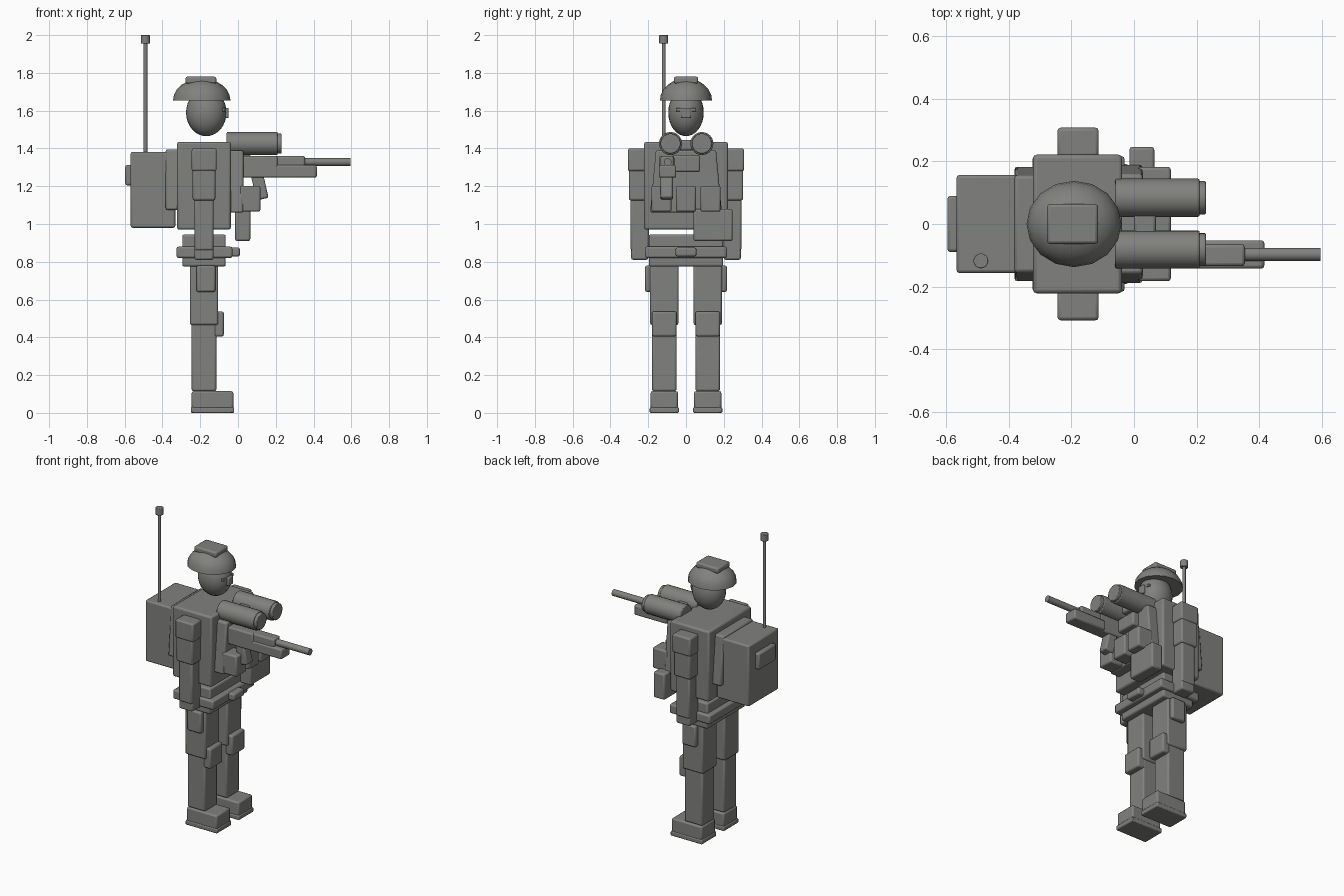
import bpy, bmesh, math
from mathutils import Matrix, Vector

if "Cube" in bpy.data.objects:
    bpy.data.objects.remove(bpy.data.objects["Cube"])

grey = bpy.data.materials.new("plain_grey")
grey.diffuse_color = (0.22, 0.22, 0.21, 1)
grey.use_nodes = True
grey.node_tree.nodes["Principled BSDF"].inputs["Base Color"].default_value = grey.diffuse_color


def finish(name, bm, bevel=0.0):
    me = bpy.data.meshes.new(name)
    bm.to_mesh(me)
    bm.free()
    me.materials.append(grey)
    ob = bpy.data.objects.new(name, me)
    bpy.context.collection.objects.link(ob)
    if bevel:
        mod = ob.modifiers.new("bevel", 'BEVEL')
        mod.width = bevel
        mod.segments = 2
        mod.limit_method = 'ANGLE'
    bpy.ops.object.select_all(action='DESELECT')
    ob.select_set(True)
    bpy.context.view_layer.objects.active = ob
    bpy.ops.object.shade_smooth_by_angle(angle=math.radians(35))
    return ob


def box(name, x, y, z, bevel=0.01, taper=1.0, tilt=0.0):
    """Bevelled box from (min, max) ranges; taper narrows the top in y, tilt turns it about y."""
    ranges = (x, y, z)
    mid = Vector([sum(r) / 2 for r in ranges])
    size = [r[1] - r[0] for r in ranges]
    bm = bmesh.new()
    bmesh.ops.create_cube(bm, size=1)
    for v in bm.verts:
        if v.co.z > 0:
            v.co.y *= taper
    bmesh.ops.transform(bm, verts=bm.verts, matrix=Matrix.Translation(mid)
                        @ Matrix.Rotation(tilt, 4, 'Y') @ Matrix.Diagonal((*size, 1)))
    return finish(name, bm, bevel)


def pair(name, x, y, z, **kw):
    """The same box on both sides of the body."""
    box("left_" + name, x, y, z, **kw)
    box("right_" + name, x, (-y[1], -y[0]), z, **kw)


def tube(name, start, end, r, bevel=0.0, sides=24):
    a, b = Vector(start), Vector(end)
    bm = bmesh.new()
    bmesh.ops.create_cone(bm, cap_ends=True, segments=sides, radius1=r, radius2=r,
                          depth=(b - a).length)
    turn = (b - a).to_track_quat('Z', 'Y').to_matrix().to_4x4()
    bmesh.ops.transform(bm, verts=bm.verts, matrix=Matrix.Translation((a + b) / 2) @ turn)
    return finish(name, bm, bevel)


def ball(name, centre, radii, u, v, half=False):
    bm = bmesh.new()
    bmesh.ops.create_uvsphere(bm, u_segments=u, v_segments=v, radius=1)
    if half:
        cut = bmesh.ops.bisect_plane(bm, geom=bm.verts[:] + bm.edges[:] + bm.faces[:],
                                     plane_co=(0, 0, 0), plane_no=(0, 0, 1), clear_inner=True)
        rim = [g for g in cut['geom_cut'] if isinstance(g, bmesh.types.BMEdge)]
        bmesh.ops.edgeloop_fill(bm, edges=rim)
    bmesh.ops.transform(bm, verts=bm.verts,
                        matrix=Matrix.Translation(centre) @ Matrix.Diagonal((*radii, 1)))
    return finish(name, bm)


# Legs
pair("boot_sole", (-0.25, -0.02), (0.038, 0.192), (0, 0.03), bevel=0.006)
pair("boot", (-0.245, -0.025), (0.043, 0.187), (0.02, 0.115))
pair("lower_leg", (-0.245, -0.115), (0.05, 0.18), (0.115, 0.475))
pair("upper_leg", (-0.255, -0.105), (0.04, 0.19), (0.465, 0.79))
pair("knee_pad", (-0.13, -0.075), (0.05, 0.18), (0.405, 0.537))
pair("thigh_pouch", (-0.22, -0.12), (0.18, 0.217), (0.64, 0.78))

# Hips and belt
box("hips", (-0.295, -0.065), (-0.197, 0.197), (0.775, 0.945))
box("belt", (-0.325, -0.03), (-0.217, 0.217), (0.82, 0.88))
box("belt_buckle", (-0.04, 0.01), (-0.055, 0.055), (0.828, 0.875))

# Torso and armour
box("torso", (-0.323, -0.038), (-0.222, 0.222), (0.97, 1.435), bevel=0.012)
box("front_plate", (-0.06, 0.028), (-0.19, 0.19), (1.06, 1.39), taper=0.84)
box("back_plate", (-0.383, -0.30), (-0.184, 0.184), (1.075, 1.395), taper=0.84)

# Arms
pair("shoulder_pad", (-0.245, -0.113), (0.215, 0.308), (1.28, 1.40))
pair("upper_arm", (-0.24, -0.12), (0.21, 0.303), (1.125, 1.335))
pair("forearm", (-0.23, -0.13), (0.197, 0.293), (0.86, 1.135))
pair("hand", (-0.23, -0.13), (0.2, 0.29), (0.81, 0.88))

# Backpack with pocket and antenna
box("backpack", (-0.568, -0.332), (-0.157, 0.157), (0.98, 1.382))
box("backpack_pocket", (-0.597, -0.56), (-0.09, 0.09), (1.205, 1.312))
tube("antenna", (-0.49, -0.118, 1.37), (-0.49, -0.118, 1.97), 0.01, sides=12)
tube("antenna_tip", (-0.49, -0.118, 1.955), (-0.49, -0.118, 2.0), 0.024, bevel=0.003, sides=16)

# Head and helmet
ball("head", (-0.168, 0, 1.59), (0.107, 0.094, 0.125), 24, 16)
box("nose", (-0.09, -0.05), (-0.024, 0.024), (1.56, 1.615), bevel=0.006)
pair("brow", (-0.105, -0.068), (0.02, 0.054), (1.596, 1.614), bevel=0.003)
ball("helmet", (-0.192, 0, 1.655), (0.152, 0.138, 0.115), 16, 12, half=True)
box("helmet_top", (-0.278, -0.115), (-0.064, 0.064), (1.743, 1.78))

# Binoculars
for side, y in (("left", 0.084), ("right", -0.082)):
    tube(side + "_lens_barrel", (-0.06, y, 1.426), (0.21, y, 1.426), 0.061, bevel=0.005)
    tube(side + "_lens_ring", (0.2, y, 1.426), (0.23, y, 1.426), 0.053, bevel=0.004)
box("binocular_bridge", (0, 0.07), (-0.035, 0.035), (1.39, 1.445))

# Chest pouches
box("chest_box", (0, 0.07), (-0.072, 0.075), (1.275, 1.365))
for i, y in enumerate((-0.13, 0, 0.13)):
    box(f"chest_pouch_{i + 1}", (0.01, 0.118), (y - 0.053, y + 0.053), (1.065, 1.202))
box("side_pouch", (-0.015, 0.065), (0.04, 0.247), (0.91, 1.08))

# Rifle
box("rifle_receiver", (0.02, 0.21), (-0.143, -0.062), (1.245, 1.36))
box("rifle_top", (0.18, 0.355), (-0.135, -0.065), (1.29, 1.36))
box("rifle_lower", (0.18, 0.417), (-0.143, -0.052), (1.245, 1.312))
tube("rifle_barrel", (0.3, -0.097, 1.328), (0.596, -0.097, 1.328), 0.021, sides=16)
box("rifle_magazine", (0.082, 0.147), (-0.135, -0.07), (1.13, 1.27), tilt=math.radians(-13))
